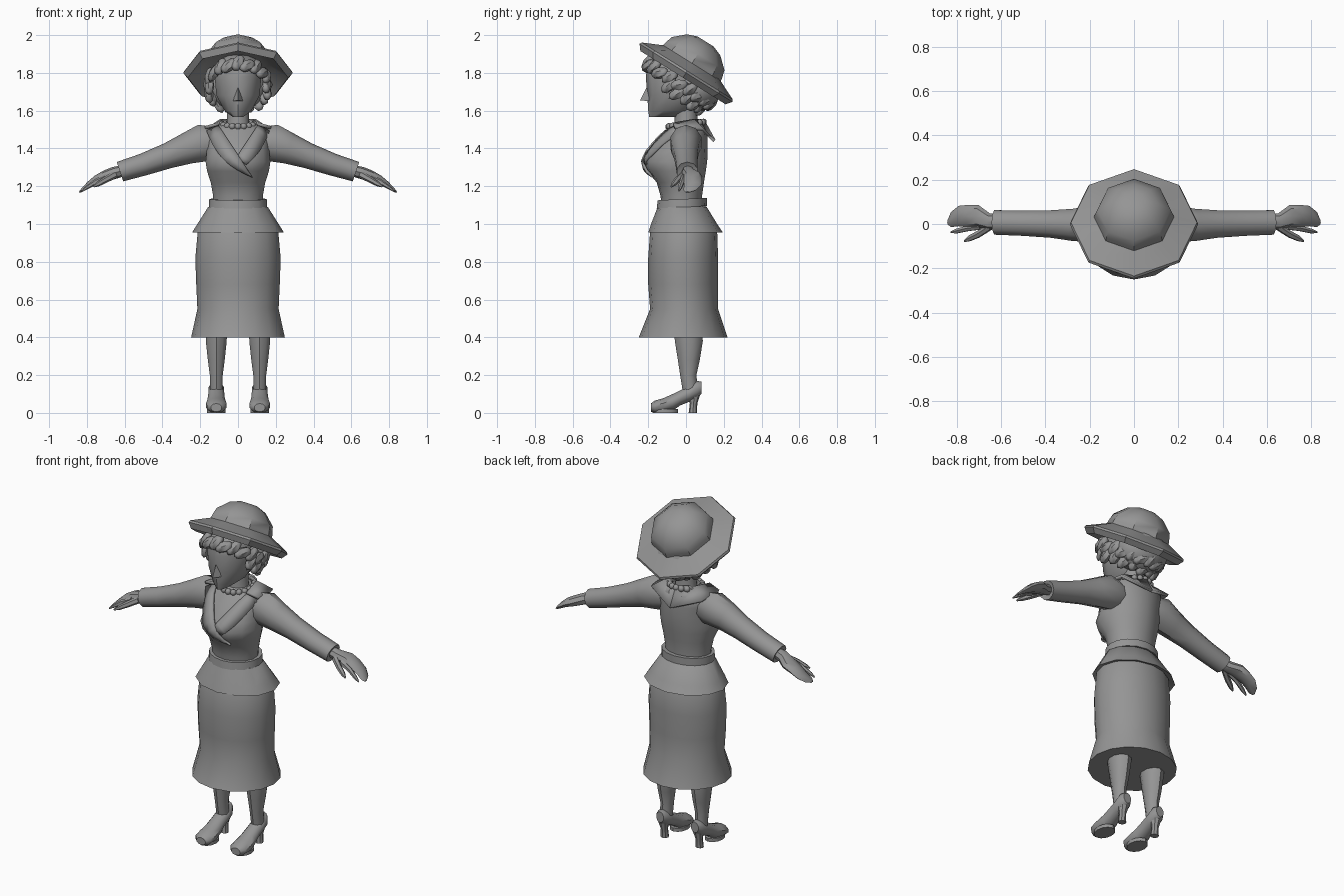
import bpy, bmesh, math
from math import sin, cos, pi, radians
from mathutils import Vector, Matrix
from mathutils.bvhtree import BVHTree

cube = bpy.data.objects.get("Cube")
if cube:
    bpy.data.objects.remove(cube, do_unlink=True)

grey = bpy.data.materials.new("plain grey")
grey.use_nodes = True
grey.diffuse_color = (0.3, 0.3, 0.3, 1)
grey.node_tree.nodes["Principled BSDF"].inputs["Base Color"].default_value = (0.3, 0.3, 0.3, 1)


def finish(name, bm, angle=38, mirror=False, thick=0):
    """Turn a bmesh into a smooth object with sharp creases."""
    bmesh.ops.recalc_face_normals(bm, faces=bm.faces)
    for f in bm.faces:
        f.smooth = True
    for e in bm.edges:
        e.smooth = e.calc_face_angle(0) < radians(angle)
    me = bpy.data.meshes.new(name)
    bm.to_mesh(me)
    bm.free()
    me.materials.append(grey)
    ob = bpy.data.objects.new(name, me)
    bpy.context.collection.objects.link(ob)
    if thick:
        mod = ob.modifiers.new("thickness", "SOLIDIFY")
        mod.thickness = thick
        mod.offset = 0
    if mirror:
        ob.modifiers.new("mirror", "MIRROR")
    return ob


def ring(center, ru, rv, n, u=(1, 0, 0), v=(0, 1, 0)):
    c, u, v = Vector(center), Vector(u), Vector(v)
    return [c + u * ru * sin(2 * pi * i / n) - v * rv * cos(2 * pi * i / n) for i in range(n)]


def loft(name, rings, closed=True, caps=True, **kw):
    """Skin a list of equal point rows."""
    bm = bmesh.new()
    rows = [[bm.verts.new(p) for p in r] for r in rings]
    n = len(rows[0])
    for a, b in zip(rows, rows[1:]):
        for i in range(n if closed else n - 1):
            j = (i + 1) % n
            bm.faces.new((a[i], a[j], b[j], b[i]))
    if closed and caps:
        bm.faces.new(rows[0])
        bm.faces.new(rows[-1])
    return finish(name, bm, **kw)


def stack(name, profile, n, **kw):
    """Upright loft from rows of height, half width, front y and back y."""
    return loft(name, [ring((0, (f + b) / 2, z), w, (b - f) / 2, n)
                       for z, w, f, b in profile], **kw)


# skirt, flared jacket hem and belt
stack("skirt", [(.40, .248, -.25, .22), (.55, .215, -.19, .17), (.68, .221, -.2, .17),
                (.82, .226, -.2, .17), (.96, .213, -.19, .165), (1.05, .17, -.15, .12)], 16)
stack("jacket_hem", [(.97, .2, -.17, .16), (.955, .243, -.2, .195), (1.0, .215, -.185, .165),
                     (1.09, .158, -.15, .11), (1.1, .13, -.13, .09)], 12)
belt = stack("belt", [(1.09, .13, -.13, .09), (1.09, .155, -.155, .11),
                      (1.133, .152, -.15, .11), (1.133, .12, -.12, .08)], 16)
for v in belt.data.vertices:
    v.co.z += .05 * v.co.y

# jacket body
torso = stack("jacket_body", [(1.1, .135, -.13, .085), (1.15, .135, -.135, .085),
                              (1.22, .148, -.155, .095), (1.28, .168, -.205, .105),
                              (1.33, .176, -.222, .112), (1.38, .17, -.2, .115),
                              (1.44, .17, -.158, .115), (1.5, .165, -.105, .11),
                              (1.53, .11, -.075, .09)], 14, angle=50)
tree = BVHTree.FromPolygons([v.co for v in torso.data.vertices],
                            [p.vertices for p in torso.data.polygons])


# lapels laid over the chest, one crossing the other
def lapel(name, side, end, lift):
    rows = []
    for k in range(9):
        t = end * k / 8
        inner = Vector((-.105, 1.525)).lerp(Vector((.075, 1.25)), t)
        outer = Vector((-.165, 1.49)).lerp(Vector((.075, 1.25)), t)
        outer += Vector((-.03, -.03)) * sin(pi * t)
        row = []
        for s in (0, .5, 1):
            x, z = inner.lerp(outer, s)
            hit = tree.ray_cast(Vector((side * x, -1, z)), Vector((0, 1, 0)))[0]
            row.append((side * x, (hit.y if hit else -.05) - lift, z))
        rows.append(row)
    loft(name, rows, closed=False, thick=.014)


lapel("right_lapel", 1, 1, .014)
lapel("left_lapel", -1, .62, .006)

# back collar
inner = [(.105, -.07, 1.53), (.09, .04, 1.55), (0, .09, 1.55)]
outer = [(.175, -.06, 1.51), (.165, .09, 1.5), (0, .15, 1.44)]
loft("back_collar", [inner, outer], closed=False, thick=.016, mirror=True)


# sleeves, hands and thumbs
def limb(name, rows, n, slope, **kw):
    """Loft along x with rings leaning down by the slope angle."""
    up = (sin(slope), 0, cos(slope))
    return loft(name, [ring((x, y, z), ry, rz, n, (0, 1, 0), up)
                       for x, y, z, ry, rz in rows], mirror=True, **kw)


limb("sleeves", [(.11, 0, 1.435, .07, .085), (.18, 0, 1.43, .087, .1), (.27, -.004, 1.4, .076, .083),
                 (.37, 0, 1.362, .065, .068), (.5, .004, 1.315, .06, .059),
                 (.625, .007, 1.277, .058, .054), (.62, .007, 1.28, .04, .036)], 10, .32)
limb("hands", [(.6, .01, 1.285, .03, .03), (.65, .012, 1.272, .036, .033),
               (.7, .035, 1.255, .05, .03), (.75, .036, 1.233, .05, .024),
               (.79, .036, 1.207, .046, .017), (.825, .02, 1.18, .034, .009),
               (.84, .008, 1.168, .01, .004)], 8, .45)
limb("thumbs", [(.645, -.01, 1.265, .018, .02), (.7, -.045, 1.235, .018, .017),
                (.74, -.064, 1.212, .015, .013), (.765, -.077, 1.198, .005, .005)], 6, .5)
limb("first_fingers", [(.69, -.012, 1.25, .015, .018), (.75, -.02, 1.225, .014, .015),
                       (.8, -.032, 1.193, .012, .01), (.825, -.037, 1.175, .004, .004)], 6, .55)

# legs
loft("legs", [ring((.115, y, z), rx, ry, 10) for z, y, rx, ry in
              [(.1, .025, .035, .04), (.2, .012, .036, .043), (.28, .015, .047, .058),
               (.38, .015, .058, .074), (.46, .01, .06, .075)]], mirror=True)

# shoes with a raised arch and block heels
loft("shoes", [ring((.115, y, (lo + hi) / 2), w, (hi - lo) / 2, 10, v=(0, 0, 1)) for y, w, lo, hi in
               [(-.186, .03, .006, .05), (-.165, .052, -.001, .065), (-.12, .057, 0, .078),
                (-.07, .05, .012, .1), (-.03, .045, .04, .12), (.02, .044, .06, .145),
                (.055, .042, .075, .17), (.082, .025, .1, .165)]], mirror=True, angle=45)
loft("shoe_soles", [ring((.115, -.11, z), .05, .068, 12) for z in (0, .02)], mirror=True)
loft("shoe_heels", [ring((.115, y, z), rx, ry, 8) for z, y, rx, ry in
                    [(0, .036, .024, .022), (.05, .04, .02, .02), (.11, .046, .036, .034)]], mirror=True)

# neck and bead necklace
stack("neck", [(1.47, .075, -.07, .07), (1.54, .06, -.06, .06), (1.63, .06, -.06, .06)], 10)
bm = bmesh.new()
for i in range(18):
    a = 2 * pi * i / 18
    pos = Vector((.088 * sin(a), -.092 * cos(a), 1.528 - .012 * cos(a)))
    bmesh.ops.create_uvsphere(bm, u_segments=8, v_segments=6, radius=.018,
                              matrix=Matrix.Translation(pos))
finish("bead_necklace", bm, angle=60)

# head and wedge nose
stack("head", [(1.567, .03, -.195, -.05), (1.6, .075, -.2, .05), (1.68, .12, -.205, .1),
               (1.78, .13, -.213, .12), (1.85, .12, -.2, .13), (1.9, .08, -.08, .14)], 10, angle=45)
bm = bmesh.new()
base = [bm.verts.new(p) for p in [(-.026, -.195, 1.65), (.026, -.195, 1.65), (0, -.2, 1.74)]]
tip = bm.verts.new((0, -.243, 1.655))
bm.faces.new(base)
for i in range(3):
    bm.faces.new((base[i], base[(i + 1) % 3], tip))
finish("nose", bm, angle=20)

# tilted hat, its frame shared with the curls
tilt = Matrix.Translation((0, 0, 1.8)) @ Matrix.Rotation(radians(-32), 4, "X")
hat_profile = [(.15, .035), (.2, .015), (.266, -.03), (.29, 0), (.284, .012), (.18, .06),
               (.176, .08), (.165, .12), (.105, .175), (.05, .196)]
loft("hat", [[tilt @ p for p in ring((0, 0, z), r, r, 8)] for r, z in hat_profile], angle=32)

# hair mass and leaf shaped curls beneath the brim
bm = bmesh.new()
bmesh.ops.create_uvsphere(bm, u_segments=14, v_segments=8, radius=1,
                          matrix=Matrix.Translation((0, .06, 1.72)) @ Matrix.Diagonal((.158, .13, .125, 1)))
finish("hair_mass", bm)


def curls(name, count, start, span, rx, ry, drop, lean):
    bm = bmesh.new()
    for i in range(count):
        a = start + span * i / count
        pos = Vector((rx * sin(a), -ry * cos(a), drop - .012 * (i % 2)))
        mat = (tilt @ Matrix.Translation(pos) @ Matrix.Rotation(a, 4, "Z")
               @ Matrix.Rotation(lean if i % 2 else lean * .5, 4, "Y")
               @ Matrix.Diagonal((.032, .026, .052, 1)))
        bmesh.ops.create_uvsphere(bm, u_segments=6, v_segments=4, radius=1, matrix=mat)
    finish(name, bm, angle=45)


curls("upper_curls", 20, 0, 2 * pi, .158, .2, -.062, .9)
curls("lower_curls", 11, pi * .42, pi * 1.27, .155, .165, -.105, .5)
